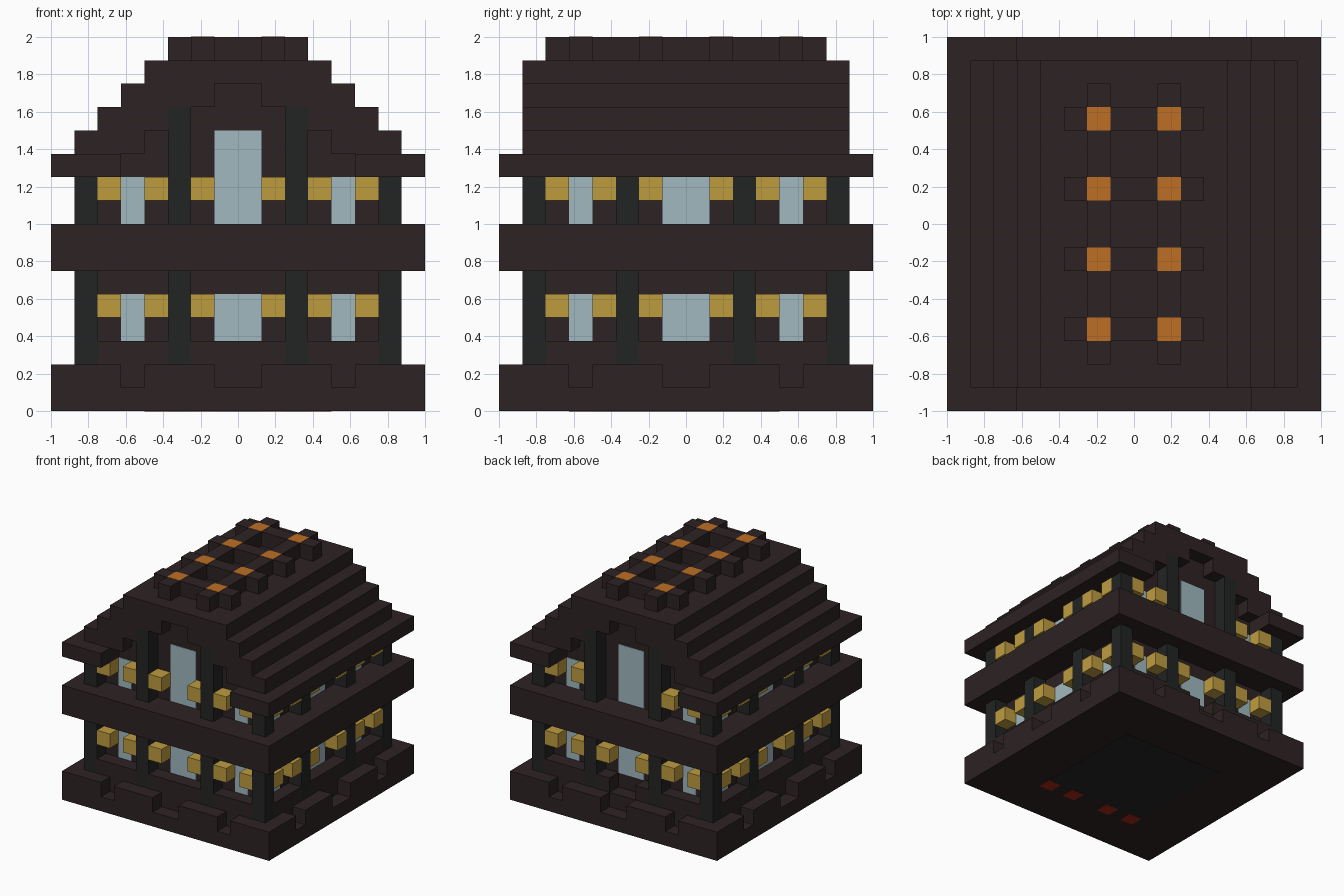
import bpy
import bmesh

U = 0.125  # size of one building block

cube = bpy.data.objects.get("Cube")
if cube:
    bpy.data.objects.remove(cube, do_unlink=True)


def linear(c):
    c /= 255
    return c / 12.92 if c <= 0.04045 else ((c + 0.055) / 1.055) ** 2.4


def material(name, r, g, b):
    m = bpy.data.materials.new(name)
    col = (linear(r), linear(g), linear(b), 1)
    m.diffuse_color = col
    m.use_nodes = True
    node = m.node_tree.nodes["Principled BSDF"]
    node.inputs["Base Color"].default_value = col
    node.inputs["Roughness"].default_value = 0.9
    return m


brown = material("dark brown", 45, 34, 35)
black = material("charcoal", 34, 36, 35)
yellow = material("lantern yellow", 190, 156, 63)
blue = material("window blue", 160, 185, 192)
orange = material("ember orange", 190, 111, 36)
red = material("deep red", 165, 38, 24)


def build(name, mat, boxes):
    """Make one object from boxes given as (x0, x1, y0, y1, z0, z1) in blocks."""
    bm = bmesh.new()
    for x0, x1, y0, y1, z0, z1 in boxes:
        made = bmesh.ops.create_cube(bm, size=1)
        for v in made["verts"]:
            v.co.x = (x1 if v.co.x > 0 else x0) * U
            v.co.y = (y1 if v.co.y > 0 else y0) * U
            v.co.z = (z1 if v.co.z > 0 else z0) * U
    mesh = bpy.data.meshes.new(name)
    bm.to_mesh(mesh)
    bm.free()
    mesh.materials.append(mat)
    obj = bpy.data.objects.new(name, mesh)
    bpy.context.collection.objects.link(obj)
    return obj


def turned(box, k):
    """Quarter-turn a box k times about the vertical axis."""
    for _ in range(k):
        x0, x1, y0, y1, z0, z1 = box
        box = (-y1, -y0, x0, x1, z0, z1)
    return box


def around(boxes, sides=range(4)):
    return [turned(b, k) for k in sides for b in boxes]


def mirrored(boxes):
    return boxes + [(-b[1], -b[0]) + tuple(b[2:]) for b in boxes]


# Base with a notched upper rim
edge = [(a, b, -8, -7, 1, 2) for a, b in ((-8, -5), (-4, -1), (1, 4), (5, 7))]
build("base", brown, [(-8, 8, -8, 8, 0, 1), (-7, 7, -7, 7, 1, 2)] + around(edge))
build("base_underside", black, [(-4, 4, -4, 4, -0.02, 0.1)])
build("base_red_tiles", red, mirrored([(x, x + 1, -5, -4, -0.03, 0.1) for x in (1, 3)]))

# Low panels between the pillars, with a doorway gap at the back
side_panels = mirrored([(3, 6, -7, -6, 2, 3)])
build("low_panels", brown, around(side_panels) + around([(-2, 2, -7, -6, 2, 3)], (0, 1, 3))
      + around(mirrored([(1, 2, -7, -6, 2, 3)]), (2,)))

# Walls and the floor slab between storeys
build("lower_walls", brown, [(-6, 6, -6, 6, 2, 6)])
build("floor_slab", brown, [(-8, 8, -8, 8, 6, 8)])

# Roof shell columns: inner x, outer x, underside, top
steps = [(0, 1, 14, 15), (1, 3, 13, 15), (3, 4, 12, 15), (4, 5, 11, 14),
         (5, 6, 10, 13), (6, 7, 10, 12)]
build("upper_walls", brown, mirrored([(a, b, -6, 6, 8, lo) for a, b, lo, hi in steps if b < 7]))
build("roof", brown, mirrored([(a, b, -7, 7, lo, hi) for a, b, lo, hi in steps]))
build("eaves", brown, mirrored([(7, 8, -8, 8, 10, 11), (5, 7, -8, -7, 10, 11),
                                (5, 7, 7, 8, 10, 11)]))

# Pillars
posts = []
for z0, z1 in ((2, 6), (8, 10)):
    posts += [(-7, -6, -7, -6, z0, z1)] + mirrored([(2, 3, -7, -6, z0, z1)])
build("pillars", black, around(posts))
build("gable_pillars", black, around(mirrored([(2, 3, -7, -6, 10, 13)]), (0, 2)))

# Lanterns beside the windows
lower = mirrored([(x, x + 1, -7, -6, 4, 5) for x in (1, 3, 5)])
upper = [b[:4] + (9, 10) for b in lower]
upper_back = [b for b in upper if abs(b[0] + b[1]) > 4]
build("lanterns", yellow, around(lower) + around(upper, (0, 1, 3)) + around(upper_back, (2,)))

# Windows as thin plates on the walls
panes = []
for z0, z1 in ((3, 5), (8, 10)):
    panes += [(-1, 1, -6.04, -5.97, z0, z1)] + mirrored([(4, 5, -6.04, -5.97, z0, z1)])
build("windows", blue, around(panes))
build("gable_windows", blue, around([(-1, 1, -6.04, -5.97, 10, 12)], (0, 2)))

# Ridge lattice with glowing tiles at the crossings
rows = (-5, -2, 1, 4)
build("ridge_lattice", brown, mirrored([(1, 2, -6, 6, 15, 16)])
      + [(-3, 3, y, y + 1, 15, 16) for y in rows])
build("ember_tiles", orange, mirrored([(1, 2, y, y + 1, 15.97, 16.02) for y in rows]))
